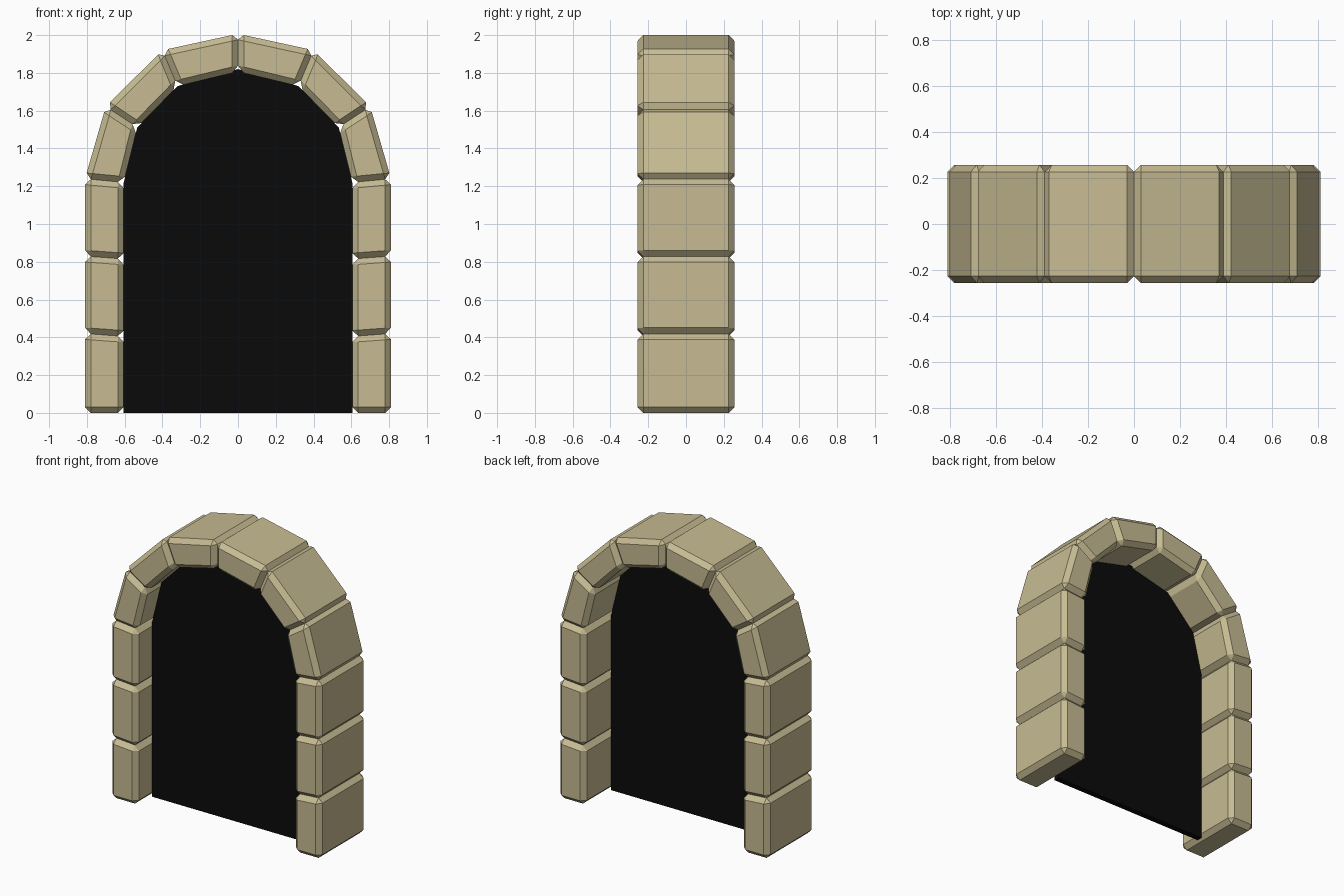
import bpy, bmesh

if "Cube" in bpy.data.objects:
    bpy.data.objects.remove(bpy.data.objects["Cube"])


def material(name, color):
    m = bpy.data.materials.new(name)
    m.diffuse_color = color
    m.use_nodes = True
    m.node_tree.nodes["Principled BSDF"].inputs["Base Color"].default_value = m.diffuse_color
    return m


stone = material("sandstone", (0.57, 0.50, 0.29, 1))
black = material("black", (0.003, 0.003, 0.003, 1))


def prism(name, profile, y0, y1, mat, bevel=0):
    """Extrude an x-z profile from y0 to y1, optionally chamfering every edge."""
    bm = bmesh.new()
    face = bm.faces.new([bm.verts.new((x, y0, z)) for x, z in profile])
    new = bmesh.ops.extrude_face_region(bm, geom=[face])["geom"]
    for v in new:
        if isinstance(v, bmesh.types.BMVert):
            v.co.y = y1
    bmesh.ops.recalc_face_normals(bm, faces=bm.faces[:])
    if bevel:
        bmesh.ops.bevel(bm, geom=bm.edges[:], offset=bevel, segments=1,
                        profile=0.5, affect='EDGES')
    bmesh.ops.recalc_face_normals(bm, faces=bm.faces[:])
    mesh = bpy.data.meshes.new(name)
    bm.to_mesh(mesh)
    bm.free()
    mesh.materials.append(mat)
    ob = bpy.data.objects.new(name, mesh)
    bpy.context.collection.objects.link(ob)
    return ob


# joint lines between stones, floor to crown: inner point, outer point
joints = [
    ((0.605, 0.0), (0.81, 0.0)),
    ((0.605, 0.405), (0.81, 0.42)),
    ((0.605, 0.815), (0.81, 0.83)),
    ((0.605, 1.22), (0.81, 1.24)),
    ((0.533, 1.512), (0.70, 1.622)),
    ((0.32, 1.73), (0.40, 1.92)),
    ((0.0, 1.807), (0.0, 2.007)),
]

# arch stones on both sides
for side, s in (("left", -1), ("right", 1)):
    for i in range(len(joints) - 1):
        (a, b), (c, d) = joints[i], joints[i + 1]
        prism(f"{side}_stone_{i + 1}", [(s * x, z) for x, z in (a, b, d, c)],
              -0.257, 0.257, stone, 0.031)

# dark panel filling the opening
half = [j[0] for j in (joints[0], *joints[3:])]
outline = half + [(-x, z) for x, z in reversed(half[:-1])]
outline[len(half) - 1] = (0.0, 1.82)
prism("doorway_panel", outline, -0.08, -0.04, black)
